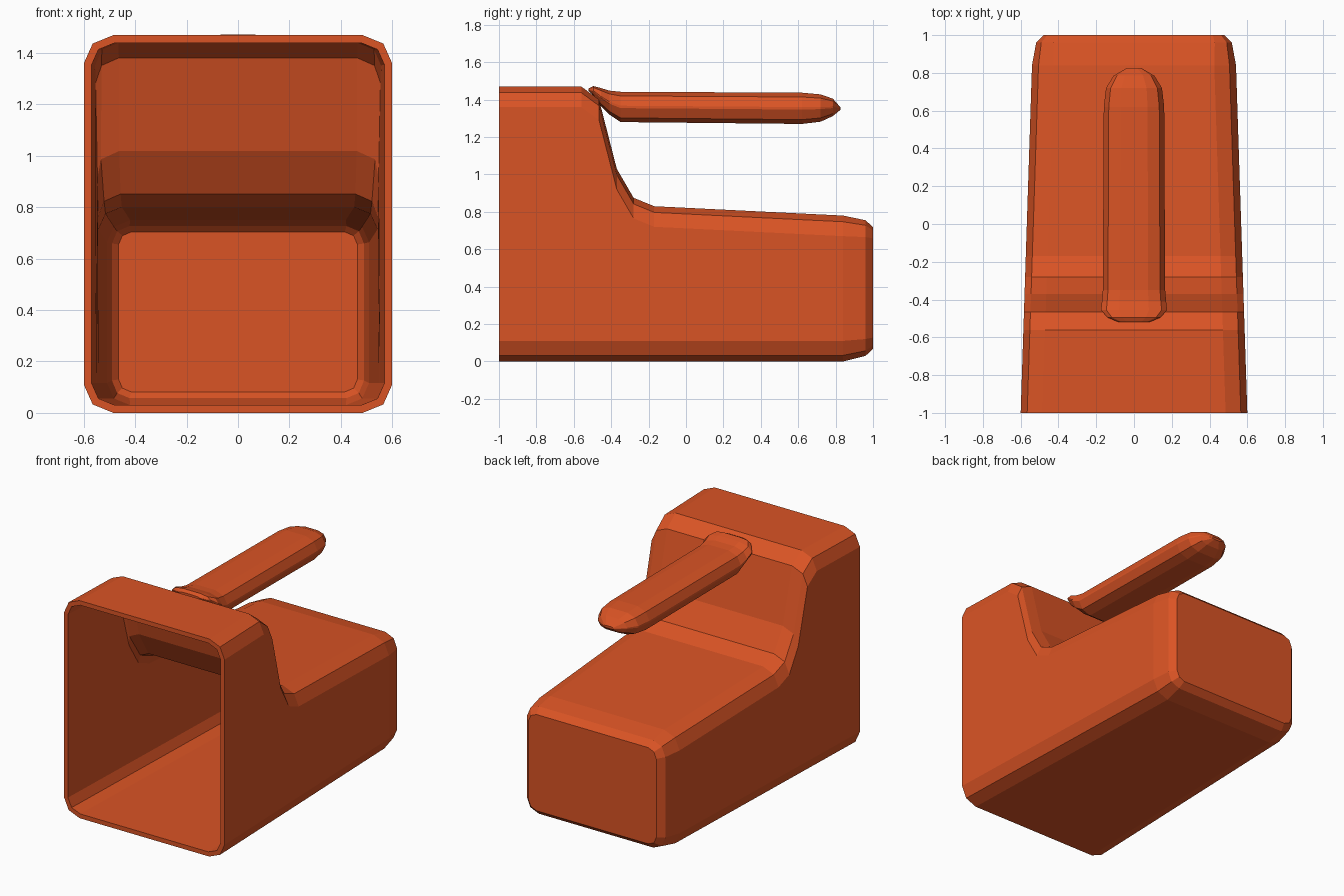
import bpy
import bmesh

cube = bpy.data.objects.get("Cube")
if cube:
    bpy.data.objects.remove(cube, do_unlink=True)

orange = bpy.data.materials.new("orange plastic")
orange.use_nodes = True
colour = (0.70, 0.088, 0.018, 1)
orange.diffuse_color = colour
orange.node_tree.nodes["Principled BSDF"].inputs["Base Color"].default_value = colour


def ring(y, half, low, high, rx, rz):
    """Rectangle with two-step bevelled corners, counter-clockwise from the front."""
    k = 0.3
    corner = [(half - rx, 0), (half - k * rx, k * rz), (half, rz)]
    pts = [(x, low + z) for x, z in corner]
    pts += [(x, high - z) for x, z in reversed(corner)]
    pts += [(-x, high - z) for x, z in corner]
    pts += [(-x, low + z) for x, z in reversed(corner)]
    return [(x, y, z) for x, z in pts]


def loft(name, rings, front_cap):
    """Skin a row of rings from front to back, closing the back end."""
    bm = bmesh.new()
    rows = [[bm.verts.new(p) for p in r] for r in rings]
    n = len(rows[0])
    for a, b in zip(rows, rows[1:]):
        for j in range(n):
            k = (j + 1) % n
            bm.faces.new((a[j], b[j], b[k], a[k]))
    bm.faces.new(rows[-1][::-1])
    if front_cap:
        bm.faces.new(rows[0])
    mesh = bpy.data.meshes.new(name)
    bm.to_mesh(mesh)
    bm.free()
    mesh.materials.append(orange)
    obj = bpy.data.objects.new(name, mesh)
    bpy.context.collection.objects.link(obj)
    return obj


# Hollow scoop body: tall mouth, curved step, long tapering bin
top_profile = [(-1, 1.47), (-0.56, 1.47), (-0.465, 1.40), (-0.37, 1.03),
               (-0.28, 0.875), (-0.17, 0.83), (0.84, 0.78)]
sections = [ring(y, 0.6 - 0.0326 * (y + 1), 0, z, 0.115, 0.11) for y, z in top_profile]
sections.append(ring(0.96, 0.518, 0.03, 0.755, 0.09, 0.09))
sections.append(ring(1.0, 0.478, 0.068, 0.718, 0.06, 0.06))
body = loft("scoop_body", sections, False)
wall = body.modifiers.new("wall", "SOLIDIFY")
wall.thickness = 0.03
wall.offset = -1
wall.use_even_offset = True

# Handle: flared root on the step, straight grip, rounded tip
grip = [  # y, half width, bottom, top
    (-0.52, 0.08, 1.445, 1.46),
    (-0.495, 0.14, 1.42, 1.472),
    (-0.455, 0.175, 1.365, 1.462),
    (-0.41, 0.17, 1.32, 1.448),
    (-0.35, 0.165, 1.28, 1.442),
    (0.62, 0.16, 1.27, 1.437),
    (0.72, 0.148, 1.282, 1.428),
    (0.785, 0.108, 1.312, 1.405),
    (0.825, 0.04, 1.345, 1.36),
]
loft("handle", [ring(y, h, lo, hi, 0.55 * h, 0.46 * (hi - lo)) for y, h, lo, hi in grip], True)
